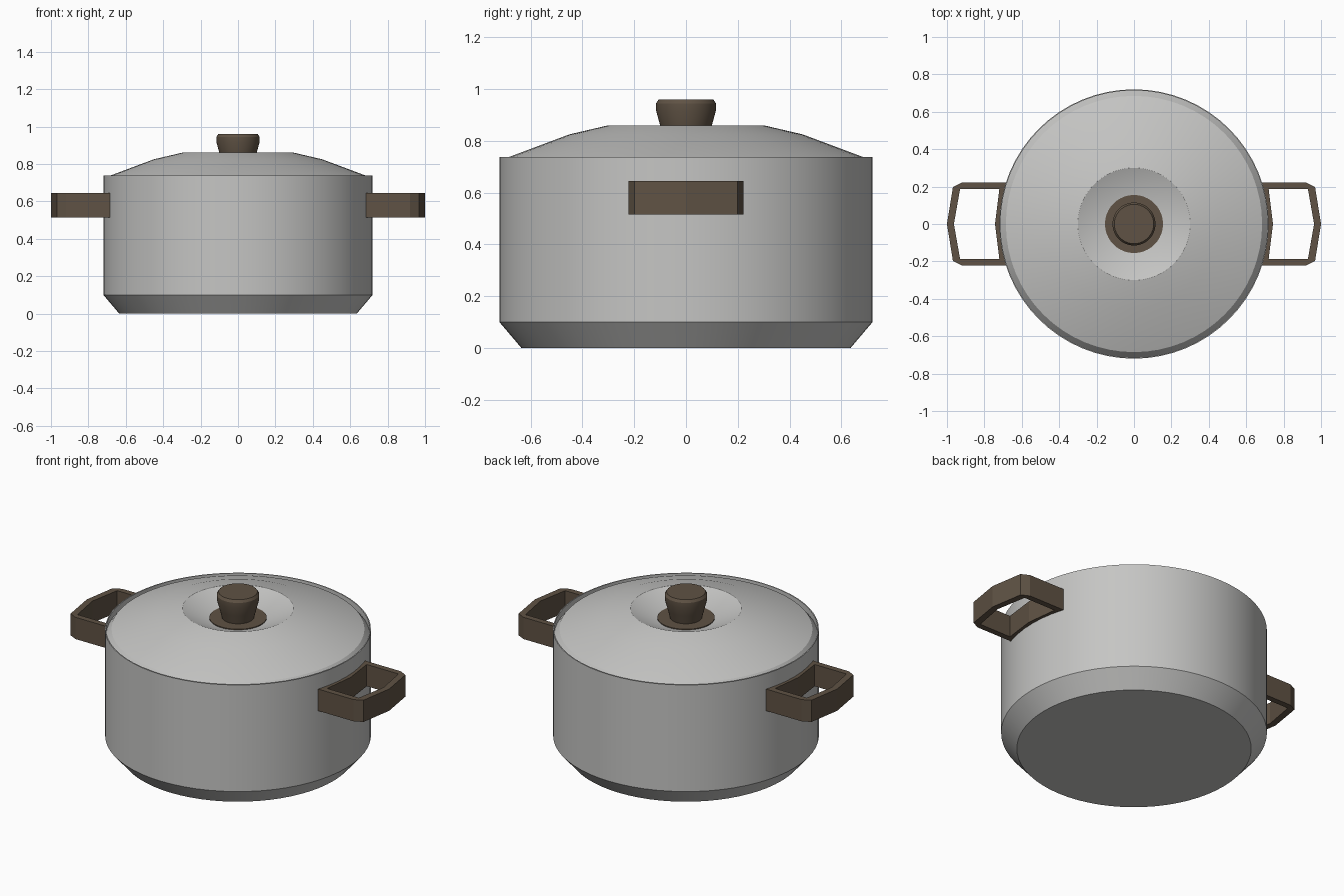
import bpy, bmesh, math

if "Cube" in bpy.data.objects:
    bpy.data.objects.remove(bpy.data.objects["Cube"])


def material(name, rgb):
    m = bpy.data.materials.new(name)
    m.diffuse_color = (*rgb, 1)
    m.use_nodes = True
    m.node_tree.nodes["Principled BSDF"].inputs["Base Color"].default_value = m.diffuse_color
    return m


steel = material("brushed steel", (0.56, 0.56, 0.55))
brown = material("dark brown", (0.115, 0.085, 0.058))


def add_object(name, bm, mat):
    bmesh.ops.recalc_face_normals(bm, faces=bm.faces)
    mesh = bpy.data.meshes.new(name)
    bm.to_mesh(mesh)
    bm.free()
    mesh.materials.append(mat)
    ob = bpy.data.objects.new(name, mesh)
    bpy.context.collection.objects.link(ob)
    return ob


def lathe(name, profile, mat, sides=64):
    """Spin (radius, height) points around z, closing ends that lie on the axis."""
    bm = bmesh.new()
    verts = [bm.verts.new((r, 0, z)) for r, z in profile]
    edges = [bm.edges.new(pair) for pair in zip(verts, verts[1:])]
    bmesh.ops.spin(bm, geom=verts + edges, cent=(0, 0, 0), axis=(0, 0, 1),
                   angle=math.tau, steps=sides, use_merge=True)
    bmesh.ops.remove_doubles(bm, verts=bm.verts, dist=1e-5)
    ob = add_object(name, bm, mat)
    bpy.ops.object.select_all(action='DESELECT')
    ob.select_set(True)
    bpy.context.view_layer.objects.active = ob
    bpy.ops.object.shade_smooth_by_angle(angle=math.radians(30))
    return ob


# Pot body with bevelled foot and thin rim
lathe("pot_body", [(0, 0), (0.635, 0), (0.72, 0.10), (0.72, 0.737),
                   (0.714, 0.737), (0.714, 0.69)], steel)

# Domed lid with a dished centre, its edge tucked inside the rim
lathe("lid", [(0.714, 0.70), (0.685, 0.737), (0.45, 0.825), (0.30, 0.86),
              (0.15, 0.80), (0, 0.80)], steel)

# Knob and its base plate
lathe("knob_plate", [(0.155, 0.795), (0.155, 0.807), (0, 0.807)], brown)
lathe("knob", [(0.085, 0.80), (0.10, 0.86), (0.115, 0.915), (0.115, 0.945),
               (0.105, 0.96), (0, 0.96)], brown)

# Side handles: a flat-sided loop extruded upward and mirrored across x
outer = [(0.685, 0.222), (0.92, 0.222), (0.968, 0.198), (1.0, 0),
         (0.968, -0.198), (0.92, -0.222), (0.685, -0.222), (0.70, 0)]
inner = [(0.72, 0.187), (0.91, 0.187), (0.93, 0.187), (0.963, 0),
         (0.93, -0.187), (0.91, -0.187), (0.72, -0.187), (0.743, 0)]
bm = bmesh.new()
rings = [[bm.verts.new((x, y, 0.515)) for x, y in loop] for loop in (outer, inner)]
for i in range(8):
    j = (i + 1) % 8
    bm.faces.new((rings[0][i], rings[0][j], rings[1][j], rings[1][i]))
top = bmesh.ops.extrude_face_region(bm, geom=bm.faces[:])["geom"]
bmesh.ops.translate(bm, vec=(0, 0, 0.13),
                    verts=[v for v in top if isinstance(v, bmesh.types.BMVert)])
handles = add_object("side_handles", bm, brown)
handles.modifiers.new("mirror", 'MIRROR').use_axis[0] = True
